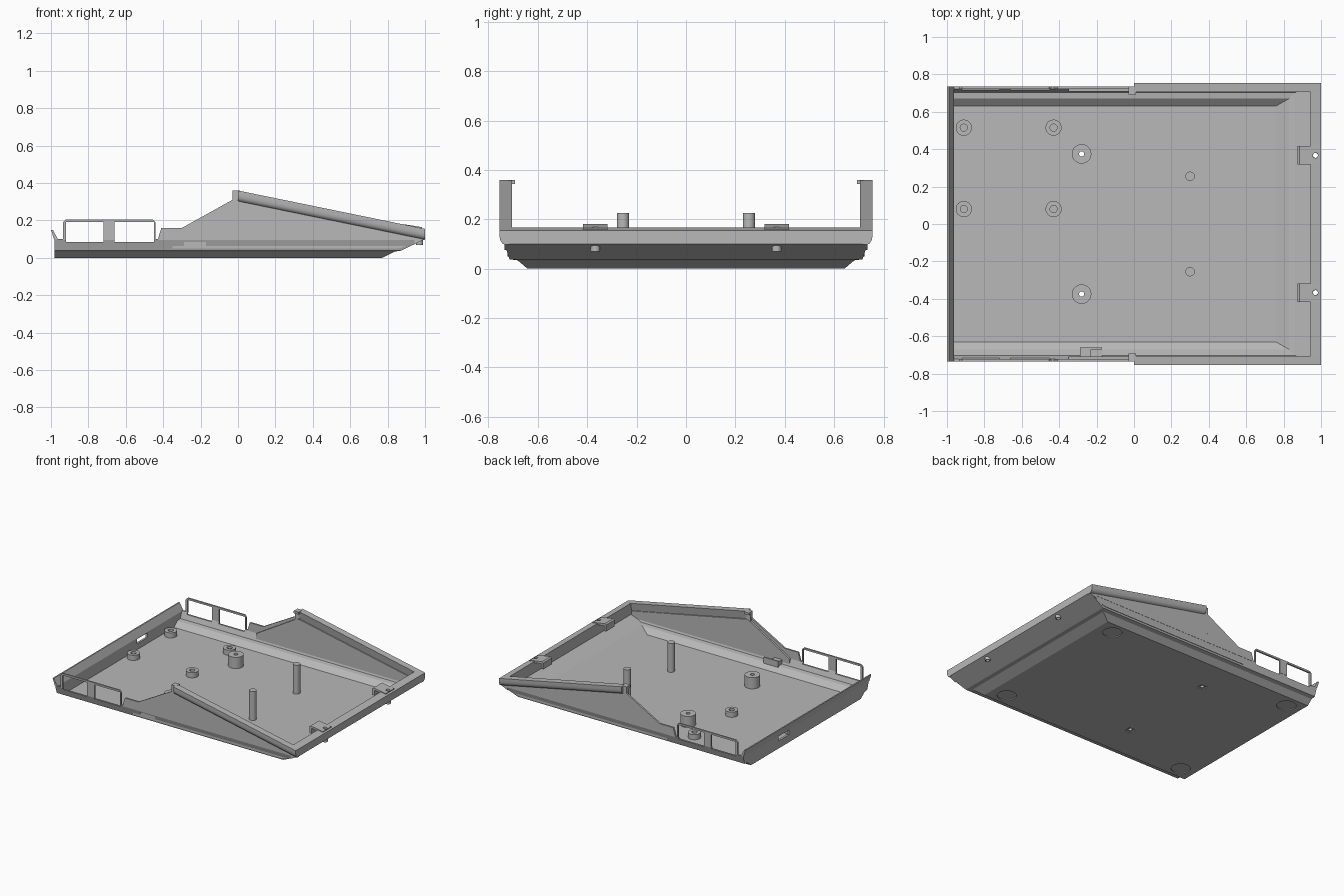
import bpy, bmesh, math
from mathutils import Vector, Matrix

old = bpy.data.objects.get("Cube")
if old:
    bpy.data.objects.remove(old, do_unlink=True)

grey = bpy.data.materials.new("matte_grey")
grey.use_nodes = True
COLOUR = (0.48, 0.48, 0.48, 1)
grey.diffuse_color = COLOUR
grey.node_tree.nodes["Principled BSDF"].inputs["Base Color"].default_value = COLOUR


def finish(name, bm, smooth=False):
    bmesh.ops.recalc_face_normals(bm, faces=bm.faces)
    mesh = bpy.data.meshes.new(name)
    bm.to_mesh(mesh)
    bm.free()
    mesh.materials.append(grey)
    obj = bpy.data.objects.new(name, mesh)
    bpy.context.collection.objects.link(obj)
    if smooth:
        bpy.ops.object.select_all(action="DESELECT")
        obj.select_set(True)
        bpy.context.view_layer.objects.active = obj
        bpy.ops.object.shade_smooth_by_angle(angle=math.radians(40))
    return obj


def loft(name, rings, smooth=False):
    """Closed solid through matching rings of 3D points."""
    bm = bmesh.new()
    loops = [[bm.verts.new(p) for p in ring] for ring in rings]
    for a, b in zip(loops, loops[1:]):
        for i in range(len(a)):
            j = (i + 1) % len(a)
            bm.faces.new((a[i], a[j], b[j], b[i]))
    bm.faces.new(loops[0])
    bm.faces.new(loops[-1])
    return finish(name, bm, smooth)


def side_prism(name, outline, y0, y1):
    """Outline in x and z, pushed along y."""
    return loft(name, [[(x, y, z) for x, z in outline] for y in (y0, y1)])


def box(name, x0, x1, y0, y1, z0, z1):
    return side_prism(name, [(x0, z0), (x1, z0), (x1, z1), (x0, z1)], y0, y1)


def lathe(name, x, y, profile, sides=32):
    """Closed radius/height profile turned about a vertical axis."""
    bm = bmesh.new()
    verts = [bm.verts.new((r, 0, z)) for r, z in profile]
    edges = [bm.edges.new((verts[i - 1], verts[i])) for i in range(len(verts))]
    bmesh.ops.spin(bm, geom=verts + edges, cent=(0, 0, 0), axis=(0, 0, 1),
                   angle=math.tau, steps=sides, use_merge=True)
    bmesh.ops.remove_doubles(bm, verts=bm.verts, dist=1e-5)
    bmesh.ops.translate(bm, verts=bm.verts, vec=(x, y, 0))
    return finish(name, bm, True)


def tube(name, x, y, r, hole, z0, z1):
    return lathe(name, x, y, [(hole, z0), (r, z0), (r, z1), (hole, z1)])


def rod(name, x, y, r, z0, z1):
    bm = bmesh.new()
    bmesh.ops.create_cone(bm, cap_ends=True, segments=32, radius1=r, radius2=r, depth=z1 - z0,
                          matrix=Matrix.Translation(Vector((x, y, (z0 + z1) / 2))))
    return finish(name, bm, True)


def cut(targets, cutter):
    cutter.hide_render = True
    for obj in targets:
        mod = obj.modifiers.new("cut", "BOOLEAN")
        mod.operation, mod.solver, mod.object = "DIFFERENCE", "EXACT", cutter
        bpy.context.view_layer.objects.active = obj
        bpy.ops.object.modifier_apply(modifier=mod.name)
    bpy.data.objects.remove(cutter, do_unlink=True)


def rect(x0, x1, y, z):
    return [(x0, -y, z), (x1, -y, z), (x1, y, z), (x0, y, z)]


# Tray: stepped outer skin, then the inner skin back down to the floor
steps = [(0.77, 0.642, 0), (0.84, 0.682, 0.034), (0.87, 0.715, 0.038), (1.0, 0.735, 0.1)]
outer = [rect(-0.98, x, y, z) for x, y, z in steps]
inner = [rect(-0.964, x - 0.012, y - 0.012, min(z + 0.012, 0.1)) for x, y, z in reversed(steps)]
tray = loft("tray", outer + inner)

# Outward leaning lip on the back wall
side_prism("back_lip", [(-0.983, 0.098), (-1.0, 0.15), (-0.99, 0.15), (-0.962, 0.098)], -0.735, 0.735)

# Front rim bar
front_rim = side_prism("front_rim", [(1.0, 0.1), (1.0, 0.155), (0.945, 0.166), (0.945, 0.075)], -0.735, 0.735)

rim_section = [(0.705, 0), (0.755, 0), (0.755, -0.025), (0.752, -0.04),
               (0.745, -0.052), (0.733, -0.058), (0.715, -0.058)]
wall_outline = [(-0.43, 0.095), (-0.41, 0.16), (-0.3, 0.16), (-0.03, 0.31), (-0.03, 0.36),
                (0, 0.36), (1, 0.155), (1, 0.098), (0.99, 0.095)]
frame_outline = [(-0.935, 0.095), (-0.935, 0.19), (-0.92, 0.205), (-0.455, 0.205),
                 (-0.44, 0.19), (-0.44, 0.095)]
frames = []
for s, side in ((1, "left"), (-1, "right")):
    # Sloping side walls, their inner liners and rounded rims
    side_prism(f"{side}_wall", wall_outline, s * 0.722, s * 0.735)
    side_prism(f"{side}_liner", [(-0.35, 0.05), (-0.35, 0.1), (-0.03, 0.29), (0, 0.3),
                                 (0.94, 0.11), (0.94, 0.075), (0.86, 0.05)], s * 0.708, s * 0.723)
    loft(f"{side}_rim", [[(x, s * y, z + dz) for y, dz in rim_section]
                         for x, z in ((0, 0.36), (1, 0.155))], True)
    box(f"{side}_hook_post", -0.03, 0.005, s * 0.71, s * 0.736, 0.16, 0.36)
    box(f"{side}_hook", -0.03, 0.01, s * 0.693, s * 0.72, 0.343, 0.36)
    # Raised window frames
    frames.append(side_prism(f"{side}_frame", frame_outline, s * 0.723, s * 0.735))
    # Tall posts and screw bosses on the floor
    rod(f"{side}_post", 0.3, s * 0.255, 0.025, 0.01, 0.225)
    tube(f"{side}_screw_boss", -0.28, s * 0.375, 0.052, 0.014, 0.008, 0.095)
    cut([tray], box("boss_cutter", -0.305, -0.255, s * 0.35, s * 0.4, -0.05, 0.05))
    # Front clips with screw tubes
    y = s * 0.367
    tab = side_prism(f"{side}_clip", [(0.875, 0.125), (0.875, 0.172), (0.885, 0.18), (0.985, 0.164),
                                     (0.985, 0.15), (0.893, 0.163), (0.893, 0.125)], y - 0.05, y + 0.05)
    cut([tab, front_rim, tray], rod("clip_cutter", 0.97, y, 0.014, 0.02, 0.3))
    tube(f"{side}_clip_tube", 0.97, y, 0.019, 0.013, 0.07, 0.155)
    # Shallow round recesses under the corners
    for x in (-0.87, 0.65):
        cut([tray], rod("foot_cutter", x, s * 0.55, 0.065, -0.05, 0.007))

# Low board supports with blind holes
for x in (-0.91, -0.43):
    for y in (0.08, 0.515):
        rod("board_support_core", x, y, 0.02, 0.008, 0.025)
        tube("board_support", x, y, 0.043, 0.019, 0.008, 0.05)

# Window, switch and port openings
for x0, x1 in ((-0.92, -0.72), (-0.66, -0.45)):
    cut(frames + [tray], box("window_cutter", x0, x1, -0.9, 0.9, 0.085, 0.192))
cut([tray], box("switch_cutter", -0.29, -0.17, -0.9, -0.69, 0.052, 0.085))
cut([tray], box("port_cutter", -1.1, -0.9, 0.2, 0.32, 0.055, 0.09))

# Switch housing behind the side slot
box("switch_housing", -0.29, -0.17, -0.67, -0.66, 0.04, 0.085)
box("switch_floor", -0.29, -0.17, -0.71, -0.66, 0.04, 0.05)
box("switch_slider", -0.29, -0.23, -0.722, -0.665, 0.05, 0.08)
